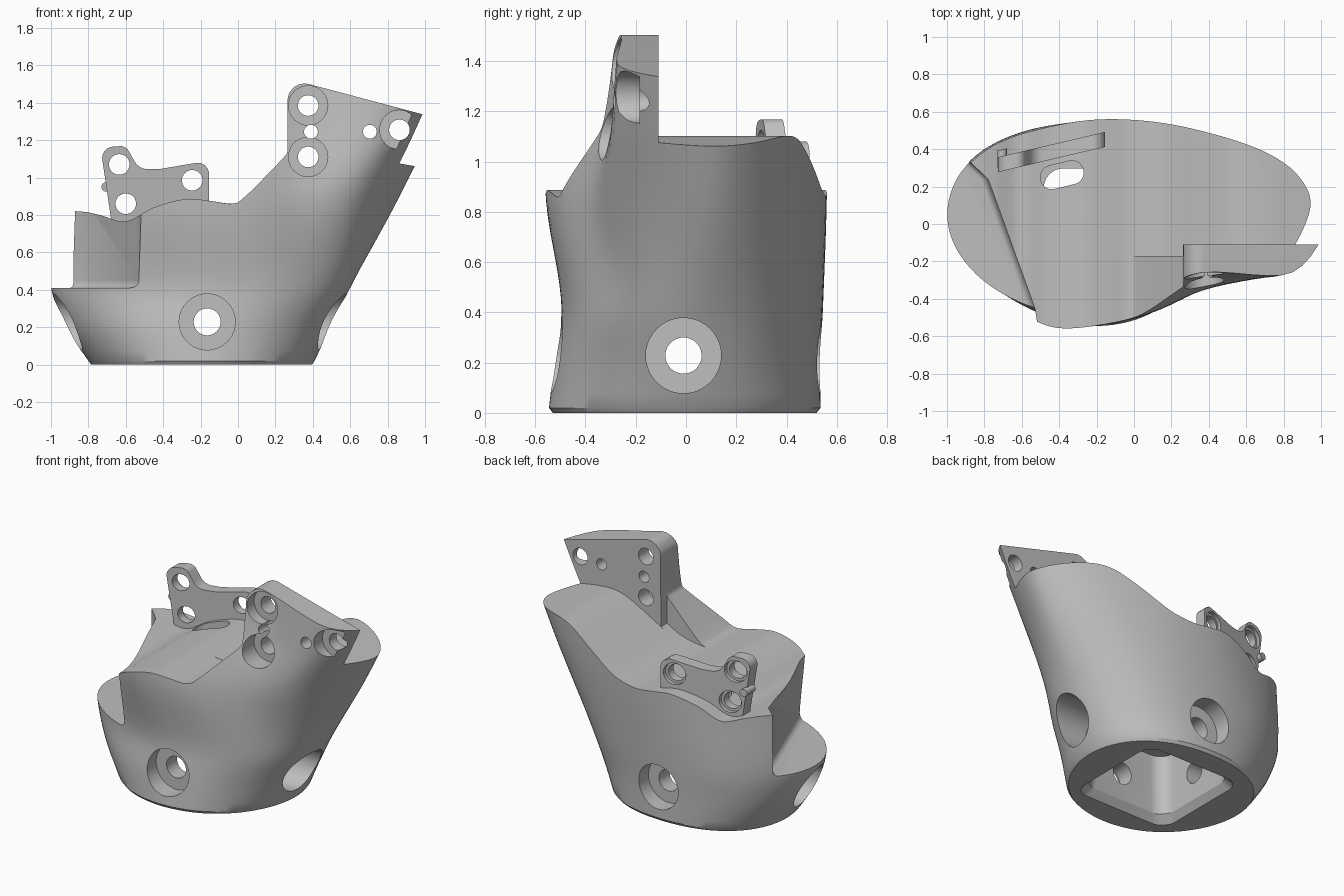
import bpy, bmesh, math
from mathutils import Vector

if "Cube" in bpy.data.objects:
    bpy.data.objects.remove(bpy.data.objects["Cube"])

grey = bpy.data.materials.new("light_grey")
grey.diffuse_color = (0.52, 0.52, 0.52, 1)
grey.use_nodes = True
grey.node_tree.nodes["Principled BSDF"].inputs["Base Color"].default_value = grey.diffuse_color


def loft(name, rings):
    """Closed solid through rings of equal point count."""
    bm = bmesh.new()
    vs = [[bm.verts.new(p) for p in r] for r in rings]
    n = len(vs[0])
    for a, b in zip(vs, vs[1:]):
        for i in range(n):
            bm.faces.new((a[i], a[(i + 1) % n], b[(i + 1) % n], b[i]))
    bm.faces.new(vs[0][::-1])
    bm.faces.new(vs[-1])
    if bm.calc_volume(signed=True) < 0:
        bmesh.ops.reverse_faces(bm, faces=bm.faces)
    me = bpy.data.meshes.new(name)
    bm.to_mesh(me)
    bm.free()
    ob = bpy.data.objects.new(name, me)
    bpy.context.collection.objects.link(ob)
    me.materials.append(grey)
    return ob


def prism(pts, axis, a, b, name="cutter"):
    """Extrude a 2D outline along x, y or z from a to b."""
    put = {"x": lambda u, v, w: (w, u, v), "y": lambda u, v, w: (u, w, v),
           "z": lambda u, v, w: (u, v, w)}[axis]
    return loft(name, [[put(u, v, w) for u, v in pts] for w in (a, b)])


def circle(u, v, r, n=40):
    return [(u + r * math.cos(2 * math.pi * i / n), v + r * math.sin(2 * math.pi * i / n))
            for i in range(n)]


def rounded(pts, k=6):
    """Round polygon corners given as (u, v, radius)."""
    out = []
    for i, (u, v, r) in enumerate(pts):
        p = Vector((u, v))
        if not r:
            out.append((u, v))
            continue
        d1 = (Vector(pts[i - 1][:2]) - p).normalized()
        d2 = (Vector(pts[(i + 1) % len(pts)][:2]) - p).normalized()
        t = r / math.tan(d1.angle(d2) / 2)
        a, b = p + d1 * t, p + d2 * t
        c = p + (d1 + d2).normalized() * (r / math.sin(d1.angle(d2) / 2))
        for j in range(k + 1):
            q = (a.lerp(b, j / k) - c).normalized() * r + c
            out.append((q.x, q.y))
    return out


def spline(pts, k, closed=False):
    """Smooth curve through points."""
    P = [Vector(p) for p in pts]
    n = len(P)
    at = (lambda i: P[i % n]) if closed else (lambda i: P[max(0, min(n - 1, i))])
    out = []
    for i in range(n if closed else n - 1):
        a, b, c, d = at(i - 1), at(i), at(i + 1), at(i + 2)
        for j in range(k):
            t = j / k
            out.append(0.5 * (2 * b + (c - a) * t + (2 * a - 5 * b + 4 * c - d) * t * t
                              + (3 * b - a - 3 * c + d) * t ** 3))
    if not closed:
        out.append(P[-1])
    return [tuple(p) for p in out]


def volume(me):
    bm = bmesh.new()
    bm.from_mesh(me)
    v = bm.calc_volume(signed=True)
    bm.free()
    return v


def cut(ob, cutter):
    """Subtract, keeping the first solver result with a sensible volume."""
    v0 = volume(ob.data)
    for solver in ("MANIFOLD", "EXACT", "FLOAT"):
        m = ob.modifiers.new("cut", "BOOLEAN")
        m.operation, m.solver, m.object = "DIFFERENCE", solver, cutter
        bpy.context.view_layer.update()
        dg = bpy.context.evaluated_depsgraph_get()
        me = bpy.data.meshes.new_from_object(ob.evaluated_get(dg), depsgraph=dg)
        ob.modifiers.remove(m)
        if 0.3 * v0 < volume(me) < 0.99999 * v0:
            ob.data = me
            break
    bpy.data.objects.remove(cutter)


def smooth(ob):
    bpy.ops.object.select_all(action="DESELECT")
    ob.select_set(True)
    bpy.context.view_layer.objects.active = ob
    bpy.ops.object.shade_smooth_by_angle(angle=math.radians(30))


# --- Body: oval foot flaring into an asymmetric upper outline ---
def oval(x0, x1, front, back, lean=.05):
    """Slightly squared oval whose side points sit a little to the back."""
    out = []
    for k in range(16):
        c, s = math.cos(k * math.pi / 8), math.sin(k * math.pi / 8)
        c = math.copysign(abs(c) ** .93, c)
        out.append(((x0 + x1) / 2 + (x1 - x0) / 2 * c,
                    (back if k < 8 else front) * s + lean * c * c))
    return out


left = [(-.45, .52), (-.75, .42), (-.93, .25), (-.98, .03), (-.88, -.22), (-.7, -.42)]
mid = [(.83, .05), (.78, .25), (.56, .415), (.2, .53), (-.15, .56)] + left + \
      [(-.5, -.535), (-.3, -.555), (.01, -.50), (.31, -.375), (.63, -.25)]
upper = [(1.0, .05), (.95, .24), (.72, .39), (.3, .52), (-.1, .56)] + left + \
        [(-.5, -.53), (-.3, -.54), (.05, -.41), (.37, -.29), (.78, -.265)]
crown = [(1.16, .05), (1.09, .24), (.85, .39), (.4, .52), (-.1, .56)] + left + \
        [(-.5, -.53), (-.3, -.52), (.06, -.36), (.36, -.255), (.92, -.245)]
sections = [(0.02, oval(-.80, .41, .545, .535)), (0.2, oval(-.92, .495, .525, .535)),
            (0.42, oval(-1.0, .605, .495, .545)), (0.85, mid), (1.2, upper), (1.55, crown)]


def section_at(z):
    """Smooth interpolation of the outline by height."""
    i = max(j for j in range(len(sections) - 1) if sections[j][0] <= z + 1e-6)

    def slope(j, k):
        a, b = sections[max(0, j - 1)], sections[min(len(sections) - 1, j + 1)]
        return (Vector(b[1][k]) - Vector(a[1][k])) / (b[0] - a[0])
    (z0, A), (z1, B) = sections[i], sections[i + 1]
    h, t = z1 - z0, (z - z0) / (z1 - z0)
    return [Vector(A[k]) * (2*t**3 - 3*t*t + 1) + slope(i, k) * h * (t**3 - 2*t*t + t)
            + Vector(B[k]) * (3*t*t - 2*t**3) + slope(i + 1, k) * h * (t**3 - t*t)
            for k in range(16)]


rings = [[(x, y, 0) for x, y in spline(oval(-.785, .395, .53, .52), 6, True)]]
for j in range(29):
    z = 0.02 + 1.53 * j / 28
    rings.append([(x, y, z) for x, y in spline(section_at(z), 6, True)])
body = loft("body", rings)

# Wavy top, extruded front to back
wave = spline([(-1.2, .82), (-.87, .82), (-.74, .80), (-.6, .765), (-.45, .84), (-.28, .885),
               (-.15, .875), (-.03, .86), (.1, .875), (.2, .91), (.4, 1.02), (.55, 1.09),
               (.7, 1.10), (.95, 1.06), (1.3, 1.0)], 6)
cut(body, prism(wave + [(1.3, 2), (-1.2, 2)], "y", -.11, 1))
# The wave reaches further forward beside the wing
nook = [p for p in wave if -.04 < p[0] < .255] + [(.262, .945), (.262, 2), (-.04, 2)]
cut(body, prism(nook, "y", -.172, -.1))

# Front: same wave running up into the tall mounting wing
front = spline([(-1.2, .82), (-.87, .82), (-.74, .80), (-.6, .765), (-.45, .84), (-.28, .885),
                (-.15, .875), (-.03, .86), (.04, .90), (.2, 1.06)], 6)
wing = rounded([(.2, 1.06, 0), (.265, 1.13, .05), (.265, 1.53, .09), (.99, 1.337, 0), (1.3, 1.25, 0)])
cut(body, prism(front + wing[1:] + [(1.3, 2), (-1.2, 2)], "y", -1, -.105))
# Slanted outer end of the wing
cut(body, prism([(.997, 1.345), (.90, 1.04), (1.3, 1.04), (1.3, 1.6)], "y", -1, -.109))

# Side shelf behind a diagonal wall, with a filleted inner corner
plan = [(-1.2, .60), (-.88, .335), (-.78, .24), (-.53, -.45), (-.49, -.7), (-1.2, -.7)]
steps = [math.pi / 2 * i / 5 for i in range(6)]
cut(body, loft("cutter", [[(x - .04 * (1 - math.sin(a)), y, .41 + .04 * (1 - math.cos(a)))
                           for x, y in plan] for a in steps] + [[(x, y, 2) for x, y in plan]]))


# Square socket underneath
def socket(h, z):
    c = -.185
    sq = rounded([(c - h, -h, .1), (c + h, -h, .1), (c + h, h, .1), (c - h, h, .1)])
    return [(x, y, z) for x, y in sq]


cut(body, loft("cutter", [socket(.39, -.04), socket(.325, .05), socket(.29, .43)]))

# Four counterbored set-screw holes
for axis, c, floors in (("y", -.165, (-.42, .42)), ("x", -.01, (-.70, .26))):
    cut(body, prism(circle(c, .228, .072), axis, -1.3, 1.3))
    for f, end in zip(floors, (-1.3, 1.3)):
        cut(body, prism(circle(c, .228, .150), axis, min(f, end), max(f, end)))

# Wing bolt holes
for x, z, floor in ((.375, 1.385, -.215), (.375, 1.11, -.215), (.863, 1.255, -.185)):
    cut(body, prism(circle(x, z, .055), "y", -1, .0))
    cut(body, prism(circle(x, z, .105), "y", -1, floor))
for x in (.39, .705):
    cut(body, prism(circle(x, 1.245, .037, 24), "y", -1, .0))

# Slanted slot down into the socket
slot = rounded([(-.50, .17, .06), (-.27, .225, .06), (-.27, .355, .06), (-.50, .30, .06)])
cut(body, prism(slot, "z", .36, 1.2))
smooth(body)

# --- Rear bracket with three bolt holes, slanted along the back rim ---
outline = rounded([(-.67, .72, 0), (-.735, 1.16, .06), (-.60, 1.17, .05), (-.53, 1.045, .08),
                   (-.42, 1.045, .1), (-.155, 1.09, .06), (-.155, .80, 0), (-.4, .72, 0)])
bracket = prism(outline, "y", .345, .425, "rear_bracket")
for x, z in ((-.635, 1.07), (-.60, .86), (-.245, .985)):
    cut(bracket, prism(circle(x, z, .055), "y", 0, 1))
    cut(bracket, prism(circle(x, z, .072), "y", .40, 1))
pin = prism(circle(-.705, .95, .025, 16), "y", .37, .46, "bracket_pin")
for ob in (bracket, pin):
    for v in ob.data.vertices:
        v.co.y += .236 * (v.co.x + .44)
    smooth(ob)
